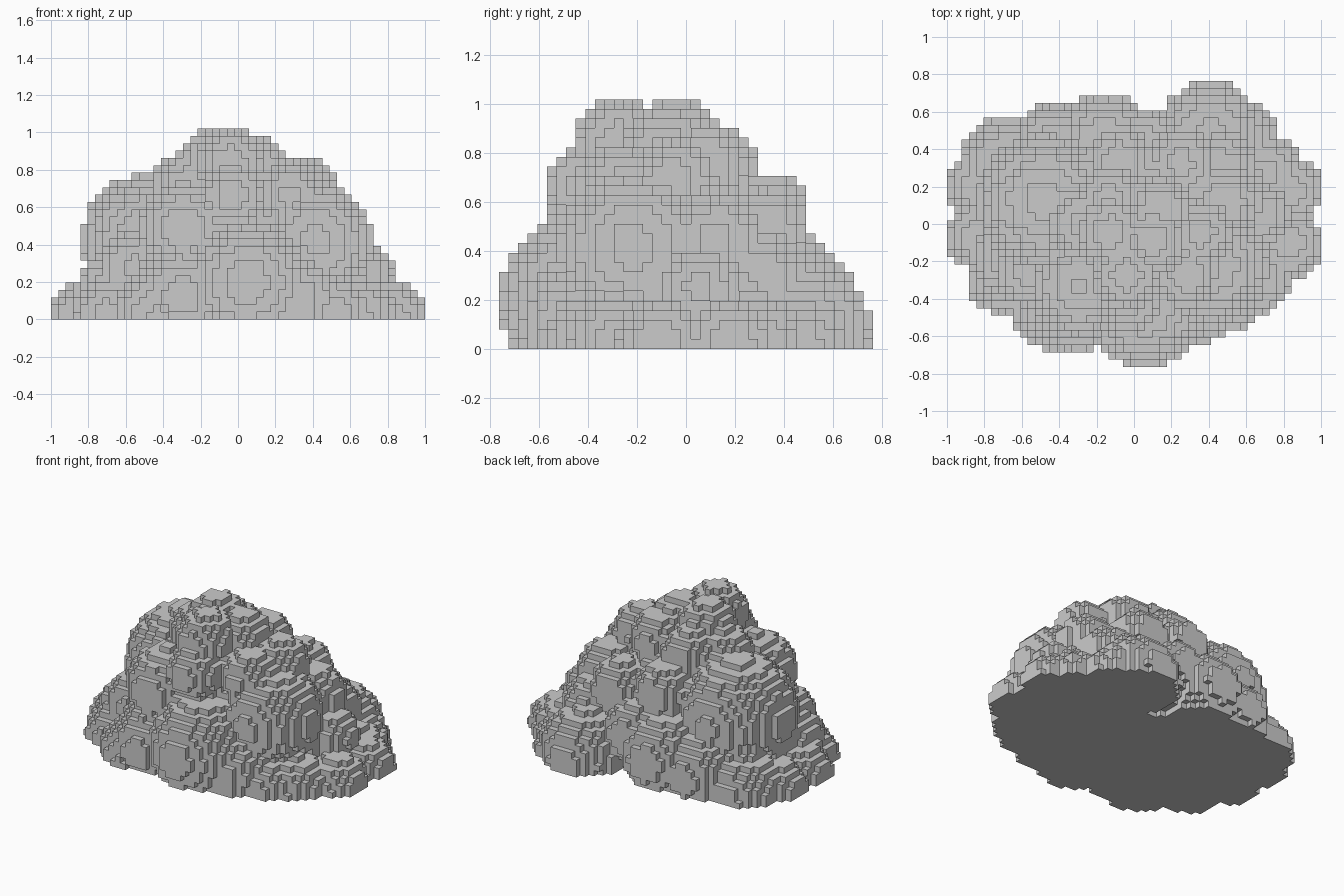
import bpy
import bmesh
from mathutils import Vector

cube = bpy.data.objects.get("Cube")
if cube:
    bpy.data.objects.remove(cube, do_unlink=True)

CELL = 2 / 51
COUNT = (51, 39, 26)
ORIGIN = Vector((-1, -COUNT[1] * CELL / 2, 0))

# Inner mass that keeps the mound solid: x, y, z, radius
core = [
    (0, 0, .3, .46),
    (.37, .06, .16, .38),
    (-.45, 0, .14, .38),
]

# Small boulders around the peak: x, y, z, radius
crown = [
    (-.04, -.275, .84, .18),
    (-.13, -.04, .84, .18),
    (.14, .08, .75, .17),
    (-.13, .14, .73, .17),
    (.1, -.09, .8, .18),
    (-.28, 0, .7, .19),
    (.36, -.05, .69, .17),
    (.28, -.27, .66, .17),
    (-.03, -.4, .66, .17),
]

# Boulders on the slopes: x, y, z, radius
slopes = [
    (-.48, .12, .42, .36),
    (-.29, -.33, .48, .25),
    (.42, -.22, .42, .3),
    (.48, .12, .44, .2),
    (-.07, .33, .54, .18),
    (.25, .33, .48, .18),
    (.46, .3, .28, .2),
    (.68, .05, .25, .155),
    (-.56, -.25, .28, .19),
    (-.67, -.18, .16, .2),
]

# Big boulders half sunk into the ground: x, y, z, radius
sunken = [
    (.05, -.437, .2, .33),
    (.41, .48, .06, .285),
    (-.16, .42, .18, .275),
    (.05, .4, .27, .22),
    (-.3, -.4, .12, .285),
    (-.42, .4, .12, .25),
    (.3, -.41, .1, .25),
]

# Boulders resting along the ground: x, y, radius
FOOT_HEIGHT = .02
foot = [
    (.83, .18, .18), (.83, -.1, .18), (.7, .27, .21), (.57, .46, .2),
    (-.69, .32, .25), (-.83, .2, .18), (-.83, -.07, .18), (-.7, -.3, .19),
    (-.43, -.42, .25), (.5, -.37, .21), (.65, -.28, .2), (.84, -.13, .16),
]

balls = core + crown + slopes + sunken
balls += [(x, y, FOOT_HEIGHT, radius) for x, y, radius in foot]


def fill_ball(cells, x, y, z, radius):
    """Add every grid cell whose middle lies inside the ball."""
    middle = Vector((x, y, z))
    local = middle - ORIGIN
    spans = []
    for axis in range(3):
        low = max(0, int((local[axis] - radius) / CELL))
        high = min(COUNT[axis], int((local[axis] + radius) / CELL) + 1)
        spans.append(range(low, high))
    for i in spans[0]:
        for j in spans[1]:
            for k in spans[2]:
                point = ORIGIN + Vector((i + .5, j + .5, k + .5)) * CELL
                if (point - middle).length <= radius:
                    cells.add((i, j, k))


def offset(cell, axis, step):
    moved = list(cell)
    moved[axis] += step
    return tuple(moved)


def build_blocks(name, cells, material):
    """Skin the filled cells with square faces where they meet the air."""
    bm = bmesh.new()
    corners = {}

    def corner(key):
        if key not in corners:
            corners[key] = bm.verts.new(ORIGIN + Vector(key) * CELL)
        return corners[key]

    for cell in sorted(cells):
        for axis in range(3):
            across, along = (axis + 1) % 3, (axis + 2) % 3
            for side in (0, 1):
                if offset(cell, axis, 1 if side else -1) in cells:
                    continue
                start = offset(cell, axis, side)
                loop = [
                    start,
                    offset(start, across, 1),
                    offset(offset(start, across, 1), along, 1),
                    offset(start, along, 1),
                ]
                if not side:
                    loop.reverse()
                bm.faces.new([corner(key) for key in loop])

    mesh = bpy.data.meshes.new(name)
    bm.to_mesh(mesh)
    bm.free()
    mesh.materials.append(material)
    block_object = bpy.data.objects.new(name, mesh)
    bpy.context.collection.objects.link(block_object)
    return block_object


def make_material(name, colour):
    material = bpy.data.materials.new(name)
    material.use_nodes = True
    material.diffuse_color = colour
    shader = material.node_tree.nodes["Principled BSDF"]
    shader.inputs["Base Color"].default_value = colour
    return material


# One blocky stone mound from all the boulders
stone = make_material("grey_stone", (.6, .6, .6, 1))
filled = set()
for ball in balls:
    fill_ball(filled, *ball)
build_blocks("boulder_mound", filled, stone)
